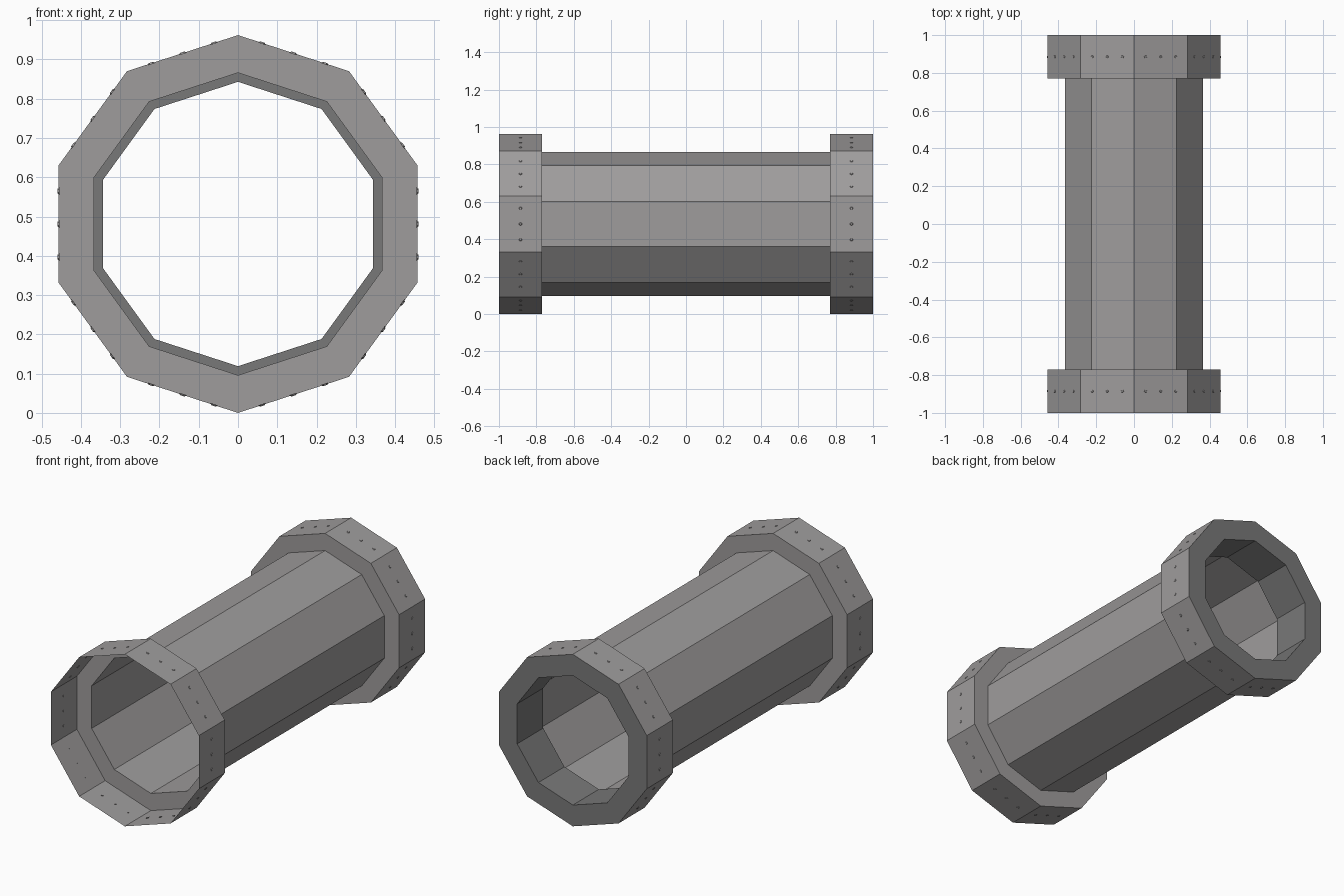
import bpy, bmesh, math
from mathutils import Matrix, Vector

if "Cube" in bpy.data.objects:
    bpy.data.objects.remove(bpy.data.objects["Cube"])

SIDES = 10
R_FLANGE, R_PIPE, R_BORE = 0.481, 0.385, 0.362
Y_END, Y_STEP = 1.0, 0.77
CZ = R_FLANGE * 1.0


def material(name, v):
    m = bpy.data.materials.new(name)
    m.diffuse_color = (v[0], v[1], v[2], 1)
    m.use_nodes = True
    m.node_tree.nodes["Principled BSDF"].inputs["Base Color"].default_value = m.diffuse_color
    return m


grey = material("light grey", (0.345, 0.335, 0.335))
dark = material("dark grey", (0.19, 0.19, 0.19))


def finish(name, bm, mat):
    me = bpy.data.meshes.new(name)
    bm.to_mesh(me)
    bm.free()
    me.materials.append(mat)
    ob = bpy.data.objects.new(name, me)
    bpy.context.collection.objects.link(ob)
    return ob


def revolve(name, profile, mat):
    """Sweep a (y, radius) profile round the pipe axis with a point at the top."""
    bm = bmesh.new()
    rings = []
    for y, r in profile:
        rings.append([bm.verts.new((r * math.sin(math.tau * k / SIDES), y,
                                    CZ + r * math.cos(math.tau * k / SIDES)))
                      for k in range(SIDES)])
    for a, b in zip(rings, rings[1:]):
        for k in range(SIDES):
            n = (k + 1) % SIDES
            bm.faces.new((a[k], a[n], b[n], b[k]))
    return finish(name, bm, mat)


# Thin pipe wall and the two flanges; the front flange is open at its end
revolve("pipe", [(-Y_STEP, R_PIPE), (Y_STEP, R_PIPE)], grey)
revolve("front_flange", [(-Y_END, R_FLANGE), (-Y_STEP, R_FLANGE), (-Y_STEP, R_PIPE)], grey)
revolve("back_flange", [(Y_STEP, R_PIPE), (Y_STEP, R_FLANGE), (Y_END, R_FLANGE)], grey)

# Back end face with a short collar lining the bore
revolve("back_collar", [(Y_END, R_FLANGE), (Y_END, R_BORE),
                        (Y_STEP, R_BORE), (Y_STEP, R_PIPE)], dark)

# Tiny rivets, three on each flange side
apothem = R_FLANGE * math.cos(math.pi / SIDES)
for name, y in (("front_rivets", -0.885), ("back_rivets", 0.885)):
    bm = bmesh.new()
    for k in range(SIDES):
        ang = math.tau * (k + 0.5) / SIDES
        out = Vector((math.sin(ang), 0, math.cos(ang)))
        along = Vector((math.cos(ang), 0, -math.sin(ang)))
        rot = out.to_track_quat('Z', 'Y').to_matrix().to_4x4()
        for s in (-0.084, 0, 0.084):
            pos = out * apothem + along * s + Vector((0, y, CZ))
            bmesh.ops.create_cone(bm, cap_ends=True, segments=6, radius1=0.010,
                                  radius2=0.006, depth=0.005,
                                  matrix=Matrix.Translation(pos) @ rot)
    finish(name, bm, grey)
